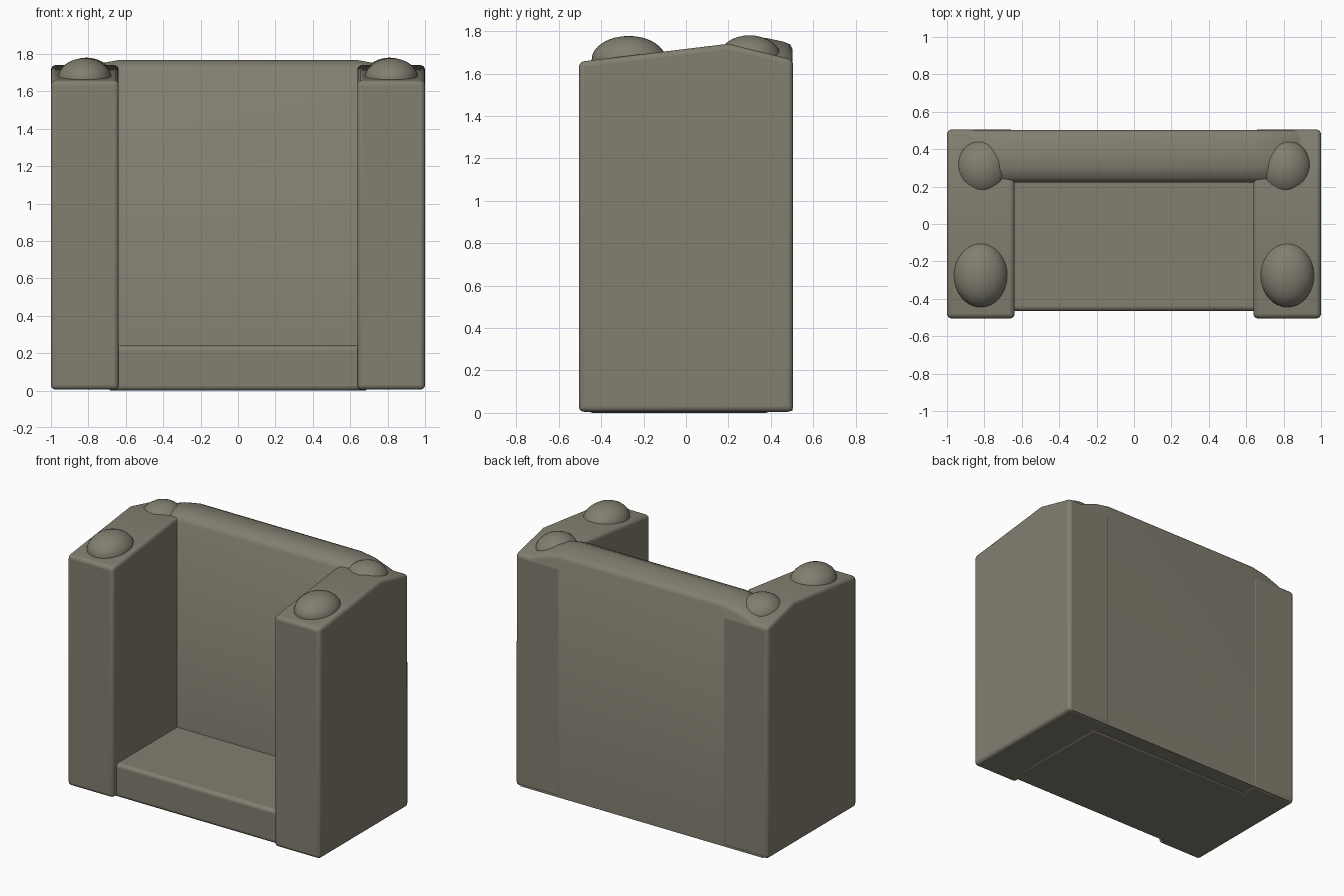
import bpy, bmesh, math

if "Cube" in bpy.data.objects:
    bpy.data.objects.remove(bpy.data.objects["Cube"], do_unlink=True)

# One stone-like colour for everything
COLOUR = (0.225, 0.210, 0.163, 1)
stone = bpy.data.materials.new("grey olive")
stone.use_nodes = True
stone.diffuse_color = COLOUR
bsdf = stone.node_tree.nodes["Principled BSDF"]
bsdf.inputs["Base Color"].default_value = COLOUR
bsdf.inputs["Roughness"].default_value = 0.9


def loft(name, sections, bevel=0.0):
    """Skin a closed solid over (x, profile of y-z points) sections."""
    bm = bmesh.new()
    rings = [[bm.verts.new((x, y, z)) for y, z in prof] for x, prof in sections]
    n = len(rings[0])
    for a, b in zip(rings, rings[1:]):
        for i in range(n):
            j = (i + 1) % n
            bm.faces.new((a[i], a[j], b[j], b[i]))
    bm.faces.new(rings[0])
    bm.faces.new(rings[-1])
    bmesh.ops.recalc_face_normals(bm, faces=bm.faces)
    mesh = bpy.data.meshes.new(name)
    bm.to_mesh(mesh)
    bm.free()
    obj = bpy.data.objects.new(name, mesh)
    bpy.context.collection.objects.link(obj)
    finish(obj)
    if bevel:
        mod = obj.modifiers.new("soft edges", 'BEVEL')
        mod.width = bevel
        mod.segments = 4
        mod.limit_method = 'ANGLE'
        mod.angle_limit = math.radians(40)
    return obj


def finish(obj):
    obj.data.materials.append(stone)
    bpy.ops.object.select_all(action='DESELECT')
    obj.select_set(True)
    bpy.context.view_layer.objects.active = obj
    bpy.ops.object.shade_smooth_by_angle(angle=math.radians(40))


def dome(name, x, y, z, size):
    bpy.ops.mesh.primitive_uv_sphere_add(segments=32, ring_count=16, location=(x, y, z))
    obj = bpy.context.object
    obj.name = name
    obj.scale = size
    finish(obj)


# Side walls, peaked towards the rear, with domes on top
wall = [(-0.505, 0.005), (0.505, 0.005), (0.505, 1.665), (0.2, 1.74), (-0.505, 1.655)]
for side, s in (("left", 1), ("right", -1)):
    loft(side + "_wall", [(s * 0.638, wall), (s * 1.0, wall)], 0.025)
    dome(side + "_front_dome", s * 0.82, -0.27, 1.665, (0.145, 0.175, 0.112))
    dome(side + "_rear_dome", s * 0.81, 0.30, 1.67, (0.14, 0.15, 0.11))

# Back wall with a rounded crest that drops away at the corners
crest = [(0.503, 1.715), (0.49, 1.738), (0.46, 1.75), (0.38, 1.767),
         (0.30, 1.767), (0.245, 1.745), (0.222, 1.715)]
sections = []
for x, drop in ((-0.96, 0.11), (-0.86, 0.06), (-0.75, 0.02), (-0.64, 0),
                (0.64, 0), (0.75, 0.02), (0.86, 0.06), (0.96, 0.11)):
    sections.append((x, [(0.222, 0.008), (0.503, 0.008)] + [(y, z - drop) for y, z in crest]))
loft("back_wall", sections)

# Floor slab, set slightly back from the wall fronts
slab = [(-0.465, 0), (0.4, 0), (0.4, 0.24), (-0.465, 0.24)]
loft("floor", [(-0.7, slab), (0.7, slab)], 0.025)
